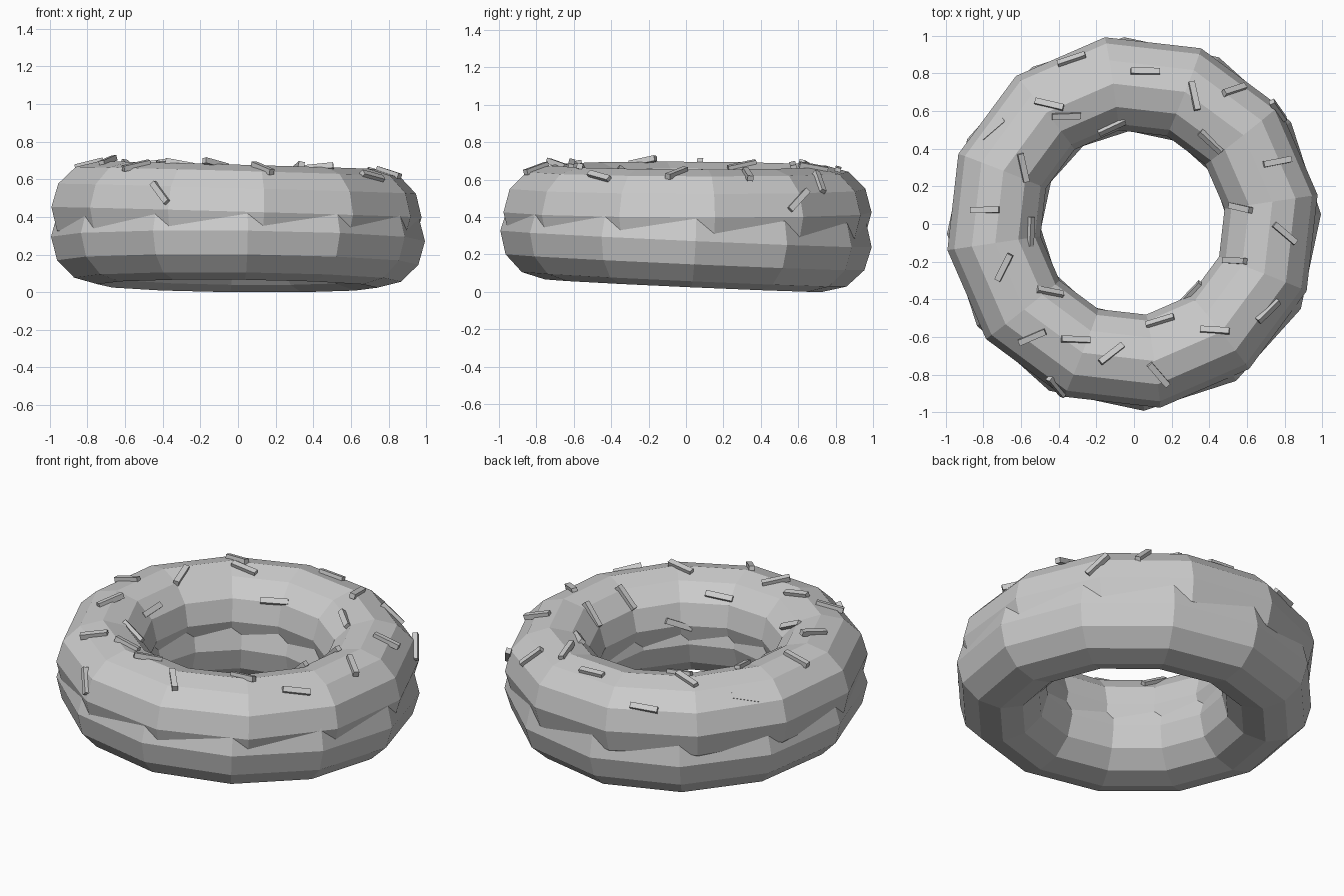
import bpy, bmesh
from math import radians, cos, sin
from mathutils import Vector, Matrix
from mathutils.bvhtree import BVHTree

if "Cube" in bpy.data.objects:
    bpy.data.objects.remove(bpy.data.objects["Cube"])


def torus(name, loc, tilt, spin):
    """Flat-faced 12 x 12 ring, spun about its own axis, then tilted."""
    bpy.ops.mesh.primitive_torus_add(major_segments=12, minor_segments=12,
                                     major_radius=0.745, minor_radius=0.25)
    ob = bpy.context.object
    ob.name = name
    ob.data.transform(Matrix.Translation(loc)
                      @ Matrix.Rotation(tilt[0], 4, 'X')
                      @ Matrix.Rotation(tilt[1], 4, 'Y')
                      @ Matrix.Rotation(radians(spin), 4, 'Z'))
    return ob


# Dough ring and the slightly turned icing ring above it
dough = torus("dough", (0, 0, 0.283), (-0.045, 0.01), 3)
icing = torus("icing", (-0.008, 0.008, 0.425), (-0.004, 0.028), 8.5)

# Sprinkles: x, y, heading in degrees, as seen from above
spots = [
    (-.33, .87, 15), (.06, .81, 0), (.32, .68, -80), (.53, .71, 35),
    (.76, .60, 10), (.76, .33, 12), (.41, .44, -50), (-.12, .52, 25),
    (-.36, .575, 0), (-.45, .635, -15), (-.59, .30, -75), (-.79, .075, 0),
    (-.555, -.04, -88), (-.69, -.23, 62), (-.45, -.365, 10),
    (-.54, -.60, 25), (-.31, -.615, 0), (-.12, -.69, 40), (.13, -.80, -50),
    (.14, -.52, 12), (.31, -.37, -5), (.43, -.565, -5), (.71, -.46, 33),
    (.57, .085, -10), (.54, -.195, -5), (.80, -.05, -38), (-.41, -.86, 70),
]
bm = bmesh.new()
bm.from_mesh(icing.data)
surface = BVHTree.FromBMesh(bm)
bm.free()

bm = bmesh.new()


def sprinkle(x, y, heading, lift=0.006):
    """Lay one small bar on the icing, aligned with the face below it."""
    hit, n, _, _ = surface.ray_cast(Vector((x, y, 2)), Vector((0, 0, -1)))
    if hit is None:
        return
    a = radians(heading)
    d = Vector((cos(a), sin(a), 0))
    d = (d - n * d.dot(n)).normalized()
    side = n.cross(d)
    rot = Matrix((d, side, n)).transposed().to_4x4()
    bmesh.ops.create_cube(bm, size=1, matrix=Matrix.Translation(hit + n * lift)
                          @ rot @ Matrix.Diagonal((0.155, 0.032, 0.03, 1)))


for s in spots:
    sprinkle(*s)
# One sprinkle almost sunk into the icing
sprinkle(-.75, .505, 30, -0.012)

mesh = bpy.data.meshes.new("sprinkles")
bm.to_mesh(mesh)
bm.free()
bpy.context.collection.objects.link(bpy.data.objects.new("sprinkles", mesh))
